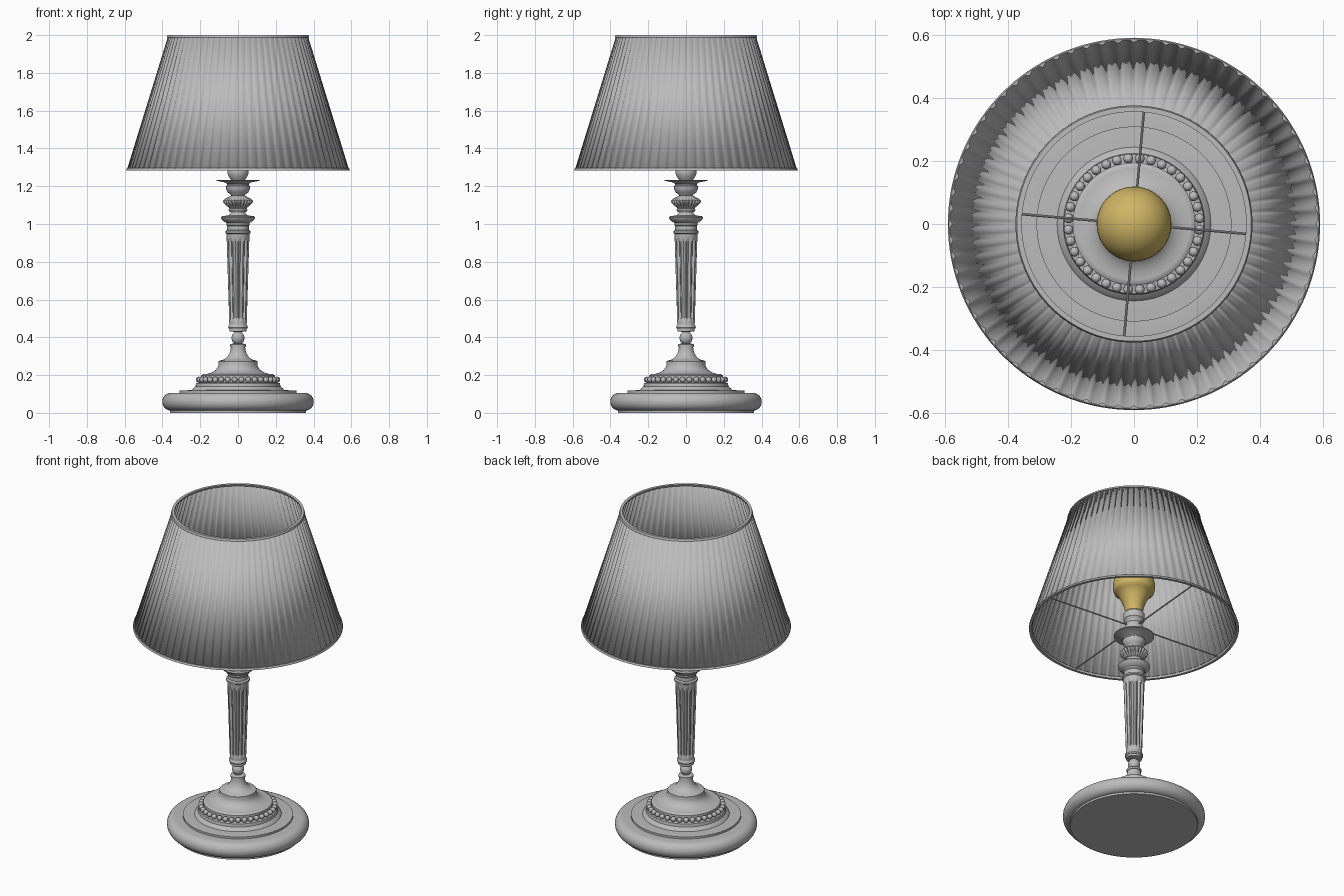
import bpy, bmesh
from math import sin, cos, pi, tau, radians
from mathutils import Matrix, Vector

if "Cube" in bpy.data.objects:
    bpy.data.objects.remove(bpy.data.objects["Cube"])


def material(name, rgb):
    m = bpy.data.materials.new(name)
    m.use_nodes = True
    m.diffuse_color = (*rgb, 1)
    m.node_tree.nodes["Principled BSDF"].inputs["Base Color"].default_value = (*rgb, 1)
    return m


GREY = material("soft grey", (0.5, 0.5, 0.5))
GOLD = material("warm gold", (0.62, 0.46, 0.13))


def finish(bm, name, mat, angle=35):
    bmesh.ops.remove_doubles(bm, verts=bm.verts, dist=1e-5)
    bmesh.ops.recalc_face_normals(bm, faces=bm.faces)
    me = bpy.data.meshes.new(name)
    bm.to_mesh(me)
    bm.free()
    me.materials.append(mat)
    ob = bpy.data.objects.new(name, me)
    bpy.context.collection.objects.link(ob)
    bpy.ops.object.select_all(action="DESELECT")
    ob.select_set(True)
    bpy.context.view_layer.objects.active = ob
    bpy.ops.object.shade_smooth_by_angle(angle=radians(angle))
    return ob


def lathe(name, profile, mat=GREY, segs=64, carve=None, closed=False, angle=35):
    """Spin (radius, z) points; carve(i, t) scales the radius by segment and height."""
    bm = bmesh.new()
    rings = []
    for r, z in profile:
        rings.append([bm.verts.new((r * k * cos(a), r * k * sin(a), z))
                      for i in range(segs)
                      for a, k in [(tau * i / segs, carve(i, z) if carve else 1)]])
    pairs = list(zip(rings, rings[1:])) + ([(rings[-1], rings[0])] if closed else [])
    for low, high in pairs:
        for i in range(segs):
            j = (i + 1) % segs
            bm.faces.new((low[i], low[j], high[j], high[i]))
    return finish(bm, name, mat, angle)


def arc(r, z, rr, rz, start, end, n=10):
    """Elliptical arc of profile points, angles in degrees."""
    return [(r + rr * cos(radians(start + (end - start) * i / n)),
             z + rz * sin(radians(start + (end - start) * i / n))) for i in range(n + 1)]


# Round foot with a thick rolled edge and a flat step
lathe("foot", [(0, 0), (0.36, 0), (0.36, 0.012)]
      + arc(0.355, 0.059, 0.046, 0.047, -90, 90, 12)
      + [(0.31, 0.106), (0.31, 0.118), (0.24, 0.121), (0, 0.121)], segs=96)

# Stepped dome rising to the flared neck
lathe("dome", [(0, 0.12), (0.245, 0.12), (0.238, 0.13), (0.225, 0.14), (0.222, 0.158), (0.195, 0.161),
               (0.195, 0.198), (0.185, 0.205)]
      + arc(0.185, 0.255, 0.08, 0.05, -95, -160, 6)
      + [(0.104, 0.25), (0.104, 0.272), (0.096, 0.278)]
      + arc(0.096, 0.35, 0.058, 0.072, -90, -180, 9)
      + [(0.042, 0.35), (0.042, 0.362), (0.03, 0.367), (0, 0.367)], segs=96)

# Ring of beads
bm = bmesh.new()
for i in range(36):
    a = tau * (i + 0.5) / 36
    bmesh.ops.create_uvsphere(bm, u_segments=14, v_segments=8, radius=0.0155,
                              matrix=Matrix.Translation((0.209 * cos(a), 0.209 * sin(a), 0.176)))
finish(bm, "bead_ring", GREY)

# Ball and collar below the column
lathe("ball_joint", [(0, 0.362)] + arc(0, 0.397, 0.034, 0.036, -60, 60)
      + [(0.03, 0.43), (0.045, 0.432), (0.045, 0.445), (0.04, 0.45), (0, 0.45)], segs=48)


# Tapered column with round-ended flutes
def flute(i, z):
    width = 0.5 - 0.5 * cos(tau * (i % 8) / 8)
    inside = max(0, min(1, (z - 0.485) / 0.02, (0.925 - z) / 0.02))
    return 1 - 0.2 * inside * max(0, width - 0.1)


heights = [0.485, 0.49, 0.497, 0.505, 0.65, 0.8, 0.905, 0.913, 0.92, 0.925]
lathe("fluted_column", [(0, 0.445), (0.048, 0.445), (0.052, 0.452), (0.05, 0.462), (0.046, 0.468)]
      + [(0.046 + (z - 0.47) * 0.031, z) for z in heights]
      + [(0.061, 0.948), (0.067, 0.952), (0.067, 0.962), (0.058, 0.968), (0, 0.968)],
      segs=96, carve=flute)

# Capital with a ribbed flange
lathe("capital", [(0, 0.965), (0.057, 0.965), (0.057, 0.99), (0.062, 0.996), (0.062, 1.006)]
      + [(0.075, 1.014), (0.088, 1.026), (0.091, 1.034), (0.086, 1.041), (0.05, 1.046),
         (0.04, 1.056), (0.036, 1.068), (0, 1.068)],
      segs=96, carve=lambda i, z: 0.965 if 1.01 < z < 1.03 and i % 4 == 2 else 1)

# Lobed knop
lathe("lobed_knop", [(0, 1.064), (0.046, 1.064), (0.05, 1.075), (0.045, 1.083), (0.055, 1.092),
                     (0.07, 1.104), (0.08, 1.116), (0.08, 1.124), (0.066, 1.136), (0.045, 1.145),
                     (0.035, 1.15), (0, 1.15)],
      segs=96, carve=lambda i, z: 1 - 0.1 * abs(cos(pi * i / 4)) ** 3 if 1.085 < z < 1.14 else 1)

# Cup and wide drip pan
lathe("cup_and_pan", [(0, 1.145), (0.034, 1.145), (0.038, 1.155), (0.055, 1.168), (0.063, 1.185),
                      (0.065, 1.2), (0.058, 1.206), (0.058, 1.213), (0.07, 1.22), (0.114, 1.229),
                      (0.114, 1.234), (0.06, 1.234), (0, 1.234)])

# Socket
lathe("socket", [(0, 1.23), (0.035, 1.23), (0.045, 1.245), (0.054, 1.262), (0.056, 1.28), (0.05, 1.295),
                 (0.045, 1.31), (0.05, 1.325), (0.06, 1.335), (0.06, 1.375), (0.052, 1.385), (0, 1.385)],
      segs=48)

# Pear-shaped bulb
lathe("bulb", [(0, 1.38), (0.05, 1.38), (0.053, 1.41), (0.063, 1.445), (0.08, 1.48), (0.098, 1.51)]
      + arc(0, 1.555, 0.119, 0.119, -18, 90, 16), mat=GOLD, segs=48, angle=60)

# Pleated shade: narrow recessed folds between broad panels
lathe("pleated_shade", [(0.588, 1.288), (0.37, 1.996)], segs=72 * 4,
      carve=lambda i, z: 0.986 if i % 4 == 0 else 1, angle=10)
shade = bpy.context.object
solid = shade.modifiers.new("thickness", "SOLIDIFY")
solid.thickness = 0.003
solid.offset = -1

# Trim bands around both shade rims
for name, r, z, lean in (("lower_trim", 0.588, 1.284, -0.004), ("upper_trim", 0.373, 1.988, -0.004)):
    lathe(name, [(r - 0.012, z), (r + 0.004, z), (r + 0.004 + lean, z + 0.012), (r - 0.012 + lean, z + 0.012)],
          segs=144, closed=True)

# Crossed wires carrying the shade
bm = bmesh.new()
for k in range(2):
    turn = Matrix.Rotation(radians(-5 + 90 * k), 4, "Z") @ Matrix.Rotation(pi / 2, 4, "Y")
    bmesh.ops.create_cone(bm, cap_ends=True, segments=8, radius1=0.004, radius2=0.004, depth=1.168,
                          matrix=Matrix.Translation(Vector((0, 0, 1.292))) @ turn)
finish(bm, "shade_wires", GREY)
